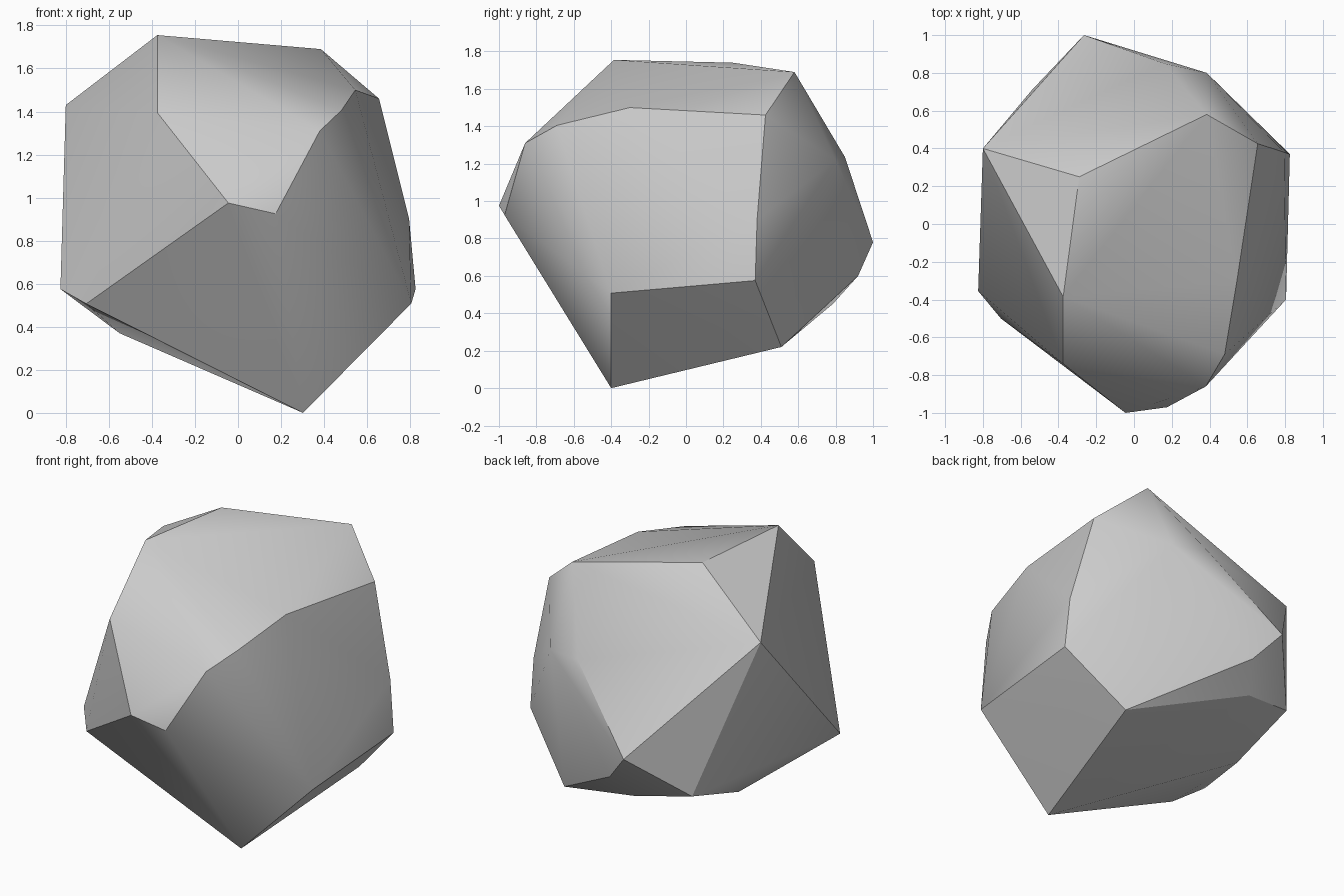
import bpy
import bmesh
import math

# Remove the default cube only
default_cube = bpy.data.objects.get("Cube")
if default_cube:
    bpy.data.objects.remove(default_cube, do_unlink=True)


def make_material(name, colour):
    """Create a plain matte material with one flat colour."""
    material = bpy.data.materials.new(name)
    material.use_nodes = True
    material.diffuse_color = colour
    shader = material.node_tree.nodes.get("Principled BSDF")
    shader.inputs["Base Color"].default_value = colour
    shader.inputs["Roughness"].default_value = 0.9
    return material


def make_boulder(name, corner_groups, material):
    """Wrap a convex skin around the corners and merge its flat facets."""
    mesh = bpy.data.meshes.new(name)
    bm = bmesh.new()
    for group in corner_groups:
        for corner in group:
            bm.verts.new(corner)
    bmesh.ops.convex_hull(bm, input=bm.verts[:], use_existing_faces=False)
    bmesh.ops.delete(
        bm, geom=[v for v in bm.verts if not v.link_faces], context="VERTS")
    # Join triangles that lie in nearly the same plane
    bmesh.ops.dissolve_limit(
        bm, angle_limit=math.radians(2), verts=[], edges=bm.edges[:])
    bmesh.ops.recalc_face_normals(bm, faces=bm.faces[:])
    bm.to_mesh(mesh)
    bm.free()
    mesh.materials.append(material)
    boulder = bpy.data.objects.new(name, mesh)
    bpy.context.collection.objects.link(boulder)
    return boulder


# Corners of the chipped crown
crown = [(-.375, -.385, 1.755), (-.29, .25, 1.74), (.385, .58, 1.69),
         (-.8, .4, 1.43)]

# Front chip and the ridge leading round to the side
front_chip = [(-.375, -.74, 1.395), (.38, -.86, 1.31), (.175, -.97, .925),
              (-.045, -1, .975), (.48, -.69, 1.405), (.545, -.3, 1.5)]

# Large flat flank on the +x side
flank = [(.655, .425, 1.46), (.795, .38, .9), (.825, .37, .575),
         (.805, -.4, .508)]

# Back bulge
back = [(.385, .8, 1.22), (.16, .85, 1.235), (-.265, 1, .78),
        (-.113, .92, .6), (-.2, .785, .45), (-.54, .71, .51)]

# Undercut tapering down to the lowest point
underside = [(-.825, -.355, .575), (-.705, -.5, .507), (-.55, .26, .37),
             (.49, .51, .22), (.302, -.4, 0)]

# Build the rock and keep only its strong edges crisp
stone_grey = make_material("stone_grey", (.6, .6, .6, 1))
rock = make_boulder(
    "rock", [crown, front_chip, flank, back, underside], stone_grey)

bpy.ops.object.select_all(action="DESELECT")
rock.select_set(True)
bpy.context.view_layer.objects.active = rock
bpy.ops.object.shade_smooth_by_angle(angle=math.radians(30))
